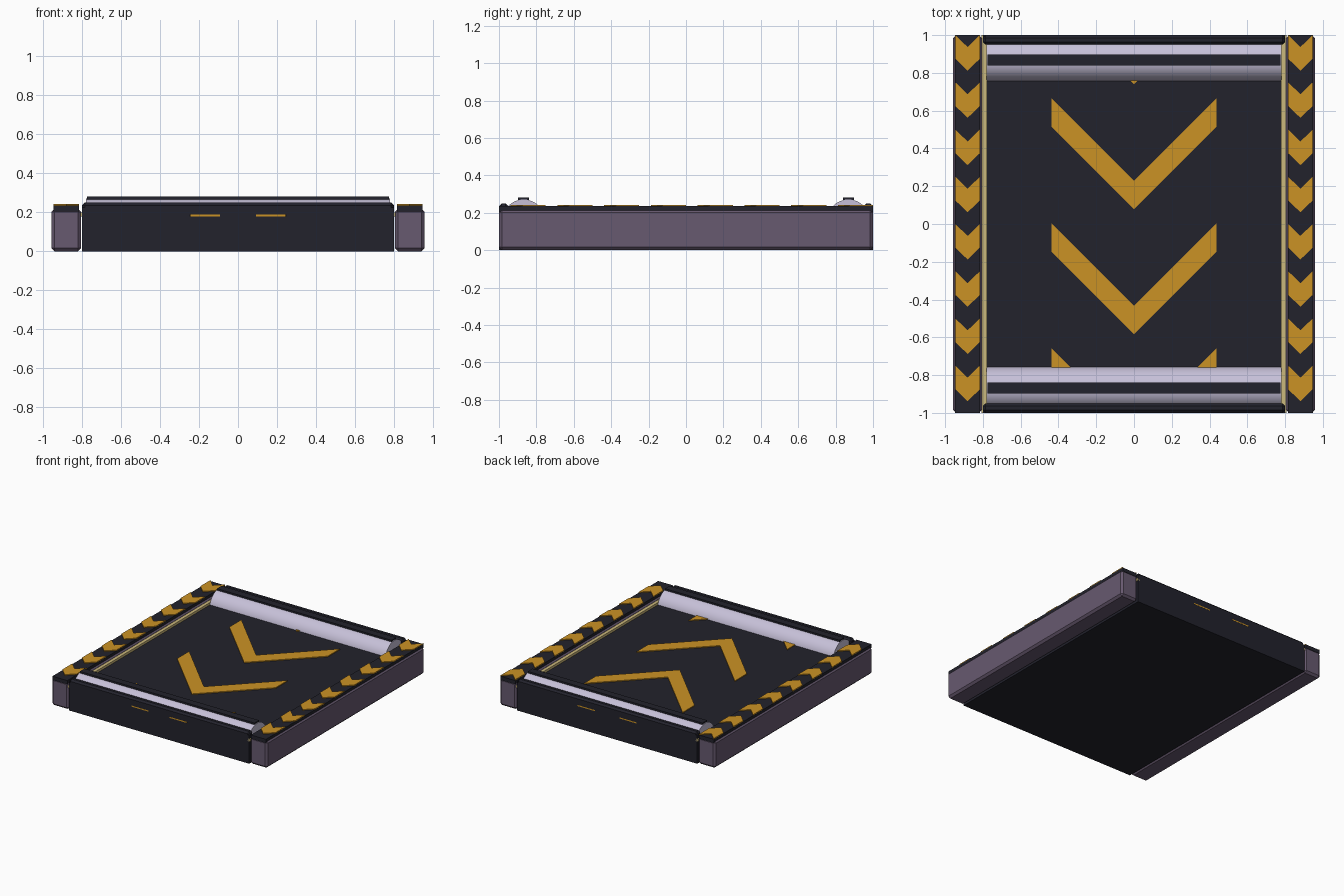
import bpy, bmesh, math
from mathutils import Matrix

old = bpy.data.objects.get("Cube")
if old:
    bpy.data.objects.remove(old, do_unlink=True)


def material(name, rgb):
    m = bpy.data.materials.new(name)
    m.use_nodes = True
    m.diffuse_color = (*rgb, 1)
    bsdf = next(n for n in m.node_tree.nodes if n.type == "BSDF_PRINCIPLED")
    bsdf.inputs["Base Color"].default_value = (*rgb, 1)
    return m


DARK = material("dark rubber", (0.016, 0.016, 0.025))
PURPLE = material("purple grey metal", (0.135, 0.1, 0.16))
YELLOW = material("warning yellow", (0.6, 0.29, 0.018))
SILVER = material("lavender silver", (0.57, 0.53, 0.69))
TAN = material("pale tan trim", (0.6, 0.48, 0.2))


def finish(bm, name, mat):
    bmesh.ops.recalc_face_normals(bm, faces=bm.faces)
    mesh = bpy.data.meshes.new(name)
    bm.to_mesh(mesh)
    bm.free()
    mesh.materials.append(mat)
    obj = bpy.data.objects.new(name, mesh)
    bpy.context.collection.objects.link(obj)
    return obj


def box(name, mat, xs, ys, zs, bevel=0):
    """Box from ranges along each axis, optionally chamfered."""
    bm = bmesh.new()
    bmesh.ops.create_cube(bm, size=1)
    for v in bm.verts:
        for i, (lo, hi) in enumerate((xs, ys, zs)):
            v.co[i] = lo if v.co[i] < 0 else hi
    if bevel:
        bmesh.ops.bevel(bm, geom=bm.edges[:], offset=bevel, segments=1,
                        affect="EDGES", profile=0.5)
    return finish(bm, name, mat)


def chevron(name, x, half, top, arm, drop, z, thick, limit):
    """Flat V pointing to the front, cut off at y = +-limit."""
    outline = [(-half, top), (0, top - drop), (half, top),
               (half, top - arm), (0, top - arm - drop), (-half, top - arm)]
    bm = bmesh.new()
    verts = [bm.verts.new((x + px, py, z)) for px, py in outline]
    face = bm.faces.new(verts)
    ext = bmesh.ops.extrude_face_region(bm, geom=[face])["geom"]
    bmesh.ops.translate(bm, vec=(0, 0, thick),
                        verts=[g for g in ext if isinstance(g, bmesh.types.BMVert)])
    for s in (-1, 1):
        bmesh.ops.bisect_plane(bm, geom=bm.verts[:] + bm.edges[:] + bm.faces[:],
                               plane_co=(0, s * limit, 0), plane_no=(0, s, 0),
                               clear_outer=True)
        bmesh.ops.holes_fill(bm, edges=[e for e in bm.edges if e.is_boundary], sides=0)
    return finish(bm, name, YELLOW)


# Belt bed
box("belt_bed", DARK, (-0.8, 0.8), (-0.998, 0.998), (0, 0.181))

# Large arrows painted on the belt
for i in range(4):
    chevron(f"belt_arrow_{i + 1}", 0, 0.437, 1.329 - 0.662 * i, 0.152, 0.437,
            0.179, 0.009, 1.001)

# End bars and rollers with their grip strips
for s, end in ((-1, "front"), (1, "back")):
    box(f"{end}_end_bar", DARK, (-0.8, 0.8), sorted((s * 0.95, s)), (0, 0.25), 0.014)
    box(f"{end}_end_skirt", DARK, (-0.8, 0.8), sorted((s * 0.97, s)), (0, 0.225))

    bm = bmesh.new()
    turn = Matrix.Translation((0, s * 0.868, 0.157)) @ Matrix.Rotation(math.pi / 2, 4, "Y")
    bmesh.ops.create_cone(bm, cap_ends=True, segments=48, radius1=0.114,
                          radius2=0.114, depth=1.56, matrix=turn)
    roller = finish(bm, f"{end}_roller", SILVER)
    bpy.ops.object.select_all(action="DESELECT")
    roller.select_set(True)
    bpy.context.view_layer.objects.active = roller
    bpy.ops.object.shade_smooth_by_angle(angle=math.radians(35))

    box(f"{end}_grip_strip", DARK, (-0.775, 0.775),
        sorted((s * 0.84, s * 0.898)), (0.25, 0.281))

# Side rails with dark caps, hazard arrows and inner trim
for s, side in ((-1, "right"), (1, "left")):
    def span(a, b):
        return sorted((s * a, s * b))

    box(f"{side}_rail", PURPLE, span(0.805, 0.957), (-1, 1), (0, 0.218), 0.016)
    box(f"{side}_rail_cap", DARK, span(0.815, 0.947), (-1, 1), (0.205, 0.235))
    box(f"{side}_trim", TAN, span(0.779, 0.808), (-1, 1), (0.178, 0.2))
    for i in range(8):
        chevron(f"{side}_rail_arrow_{i + 1}", s * 0.881, 0.065, 1 - 0.25 * i,
                0.125, 0.063, 0.234, 0.008, 1)
